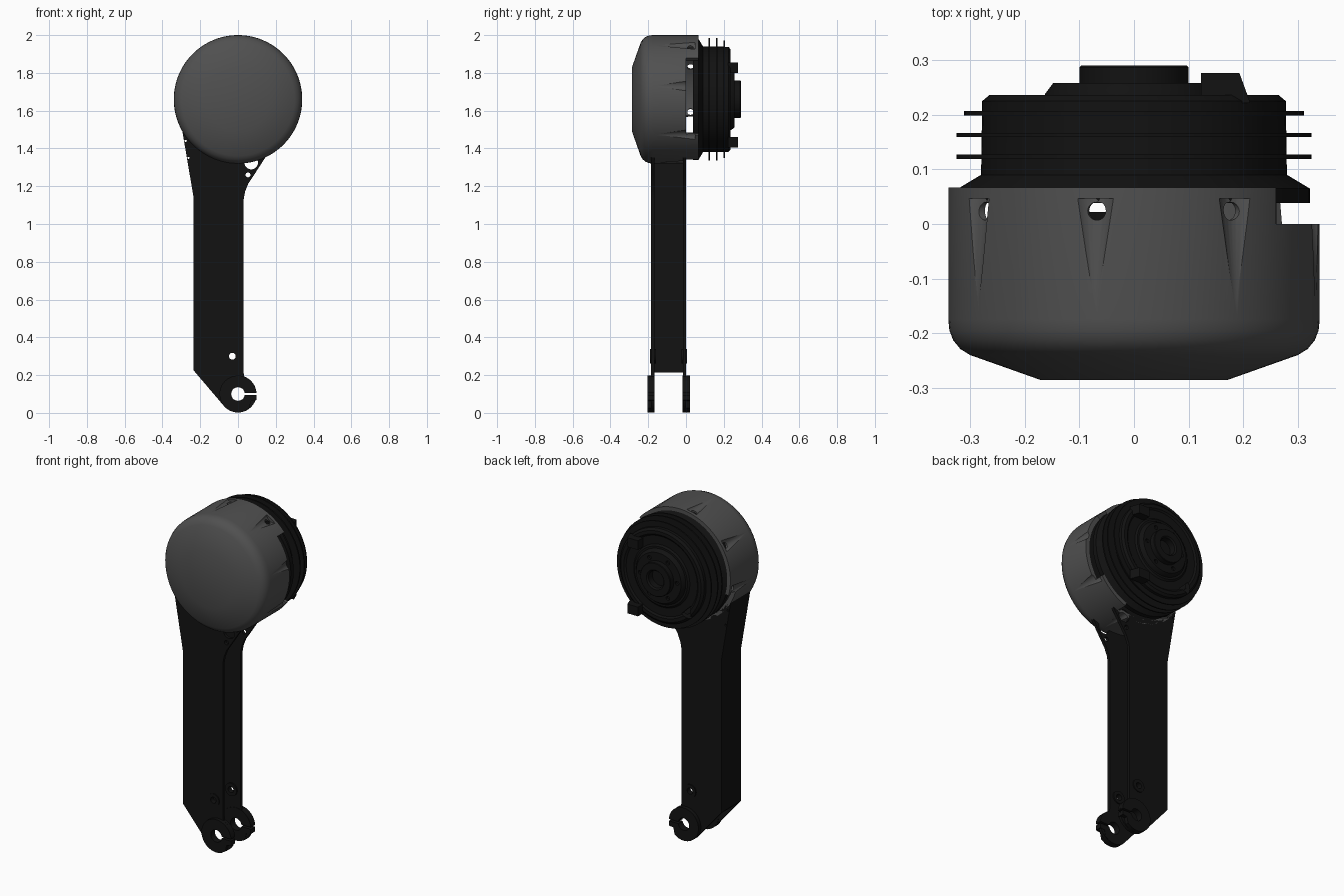
import bpy, bmesh, math
from mathutils import Vector

if "Cube" in bpy.data.objects:
    bpy.data.objects.remove(bpy.data.objects["Cube"])

CZ = 1.66          # height of the drum axis


def material(name, v):
    m = bpy.data.materials.new(name)
    m.diffuse_color = (v, v, v, 1)
    m.use_nodes = True
    m.node_tree.nodes["Principled BSDF"].inputs["Base Color"].default_value = m.diffuse_color
    return m


GREY = material("grey_cover", 0.08)
BLACK = material("black_metal", 0.006)


def make(name, bm, mat):
    bmesh.ops.recalc_face_normals(bm, faces=bm.faces)
    me = bpy.data.meshes.new(name)
    bm.to_mesh(me)
    bm.free()
    ob = bpy.data.objects.new(name, me)
    bpy.context.collection.objects.link(ob)
    if mat:
        me.materials.append(mat)
    return ob


def lathe(name, prof, mat, closed=False, x=0, z=CZ, seg=96):
    """Turn (radius, y) points around an axis along y."""
    bm = bmesh.new()
    vs = [bm.verts.new((r, y, 0)) for r, y in prof]
    es = [bm.edges.new(p) for p in zip(vs, vs[1:])]
    if closed:
        es.append(bm.edges.new((vs[-1], vs[0])))
    bmesh.ops.spin(bm, geom=vs + es, cent=(0, 0, 0), axis=(0, 1, 0),
                   angle=math.tau, steps=seg, use_duplicate=False)
    bmesh.ops.remove_doubles(bm, verts=bm.verts, dist=1e-5)
    bmesh.ops.translate(bm, verts=bm.verts, vec=(x, 0, z))
    return make(name, bm, mat)


def prism(name, pts, y0, y1, mat=None):
    """Extrude an (x, z) outline along y."""
    bm = bmesh.new()
    f = bm.faces.new([bm.verts.new((x, y0, z)) for x, z in pts])
    g = bmesh.ops.extrude_face_region(bm, geom=[f])["geom"]
    bmesh.ops.translate(bm, verts=[v for v in g if isinstance(v, bmesh.types.BMVert)],
                        vec=(0, y1 - y0, 0))
    return make(name, bm, mat)


def rod(a, b, r0, r1, seg=24):
    """Cylinder or cone cutter from a to b."""
    a, b = Vector(a), Vector(b)
    bm = bmesh.new()
    bmesh.ops.create_cone(bm, cap_ends=True, segments=seg, radius1=r0, radius2=r1,
                          depth=(b - a).length)
    bm.transform((b - a).to_track_quat('Z', 'Y').to_matrix().to_4x4())
    bmesh.ops.translate(bm, verts=bm.verts, vec=(a + b) / 2)
    return make("cutter", bm, None)


def arc(cx, cz, r, a0, a1, n=24):
    return [(cx + r * math.cos(math.radians(a0 + (a1 - a0) * i / n)),
             cz + r * math.sin(math.radians(a0 + (a1 - a0) * i / n))) for i in range(n + 1)]


def hole(x, z, r):
    return rod((x, -0.5, z), (x, 0.5, z), r, r, 32)


def select(ob):
    bpy.ops.object.select_all(action='DESELECT')
    ob.select_set(True)
    bpy.context.view_layer.objects.active = ob


def cut(ob, cutters):
    select(ob)
    for c in cutters:
        m = ob.modifiers.new("cut", 'BOOLEAN')
        m.operation, m.solver, m.object = 'DIFFERENCE', 'EXACT', c
        bpy.ops.object.modifier_apply(modifier=m.name)
        bpy.data.objects.remove(c)


# Grey domed cover, hollow and open at the back
corner = [(0.30, -0.24), (0.318, -0.229), (0.331, -0.213), (0.338, -0.195), (0.34, -0.175)]
cover = lathe("drum_cover", [(0, -0.286), (0.17, -0.286)] + corner +
              [(0.34, 0.067), (0.315, 0.067), (0.315, -0.17), (0.29, -0.215),
               (0.17, -0.265), (0, -0.265)], GREY)
# rim stepped back where the arm and the right-hand opening are
cutters = [prism("cutter", [(0, CZ)] + arc(0, CZ, 0.6, a0, a1), 0.0, 0.2)
           for a0, a1 in ((196, 290), (326, 400))]
# tapered screw grooves and radial holes around the rim
for k in range(8):
    a = math.radians(12 + 45 * k)
    d = Vector((math.cos(a), 0, math.sin(a)))

    def at(r, y):
        return d * r + Vector((0, y, CZ))
    cutters.append(rod(at(0.345, -0.17), at(0.363, 0.045), 0.002, 0.042))
    if k not in (0, 5, 7):
        cutters.append(rod(at(0.26, 0.024), at(0.42, 0.024), 0.017, 0.017))
cut(cover, cutters)

# Arm: channel with its open side to +x, flared into the cover
outline = ([(-0.235, 0.225)] + arc(0, 0.10, 0.098, 218, 430) +
           [(0.03, 0.21), (0.03, 1.13), (0.037, 1.17), (0.055, 1.215), (0.085, 1.26),
            (0.14, 1.345), (0.2, 1.45), (0.2, 1.6), (-0.305, 1.6), (-0.296, 1.5), (-0.235, 1.14)])
arm = prism("arm", outline, -0.185, 0.0, BLACK)
channel = prism("cutter", [(-0.5, -0.1), (0.5, -0.1), (0.5, 1.55), (-0.28, 1.55),
                           (-0.22, 1.14), (-0.22, 0.215), (-0.5, 0.215)], -0.168, -0.017)
slit = [(0.0, 0.095), (0.2, 0.095), (0.2, 0.106), (0.0, 0.106)]
cut(arm, [channel, hole(0, 0.10, 0.036), prism("cutter", slit, -0.5, 0.5),
          hole(-0.03, 0.30, 0.018), hole(0.07, 1.325, 0.036), hole(0.053, 1.26, 0.013),
          hole(-0.277, 1.44, 0.006), hole(-0.262, 1.35, 0.006)])
parts = [cover, arm]

# Clamp cheeks and small bosses on both sides of the arm
cheek = arc(0, 0.10, 0.098, 10, 290) + [(0.06, 0.025), (0.068, 0.063), (0.097, 0.067), (0.097, 0.117)]
for side, y0, y1 in (("front", -0.205, -0.166), ("back", -0.019, 0.022)):
    c = prism("clamp_cheek_" + side, cheek, y0, y1, BLACK)
    cut(c, [hole(0, 0.10, 0.036), prism("cutter", slit, -0.5, 0.5)])
    parts.append(c)
for side, y0, y1 in (("front", -0.19, -0.16), ("back", -0.025, 0.006)):
    parts.append(lathe("pivot_boss_" + side, [(0.018, y0), (0.038, y0), (0.038, y1), (0.018, y1)],
                       BLACK, True, -0.03, 0.30, 32))

# Mounting plate closing the cover at the arm
parts.append(lathe("mounting_plate", [(0, -0.017), (0.318, -0.017), (0.318, -0.002), (0, -0.002)], BLACK))

# Black finned drum at the back
drum = lathe("finned_drum", [(0.25, 0.038), (0.322, 0.038), (0.322, 0.065), (0.28, 0.09),
                             (0.278, 0.225), (0.265, 0.236), (0.245, 0.236), (0.235, 0.228),
                             (0.185, 0.228), (0.175, 0.236), (0, 0.236), (0, 0.205),
                             (0.25, 0.205)], BLACK, True)
cut(drum, [prism("cutter", [(-0.19, 1.53), (-0.13, 1.47), (-0.2, 1.45)], 0.1, 0.4)])
parts.append(drum)
for i, (y, r) in enumerate(((0.123, 0.325), (0.163, 0.325), (0.203, 0.311))):
    parts.append(lathe("cooling_fin_%d" % (i + 1), [(0.265, y - 0.004), (r, y - 0.004),
                                                    (r, y + 0.004), (0.265, y + 0.004)], BLACK, True))

# Stepped hub with bore and bolt holes
hub = lathe("hub", [(0.0, 0.225), (0.165, 0.225), (0.163, 0.238), (0.148, 0.258), (0.1, 0.258),
                    (0.1, 0.287), (0.097, 0.29), (0.058, 0.29), (0.05, 0.282), (0.05, 0.245),
                    (0.0, 0.245)], BLACK)
bolts = []
for k in range(6):
    a = math.tau * k / 6
    x, z = 0.122 * math.cos(a), CZ + 0.122 * math.sin(a)
    bolts.append(rod((x, 0.245, z), (x, 0.4, z), 0.012, 0.012, 16))
cut(hub, bolts)
parts.append(hub)

# Chamfered lugs on the back face
for name, z in (("upper", 1.828), ("lower", 1.432)):
    bm = bmesh.new()
    bmesh.ops.create_cube(bm, size=1)
    bmesh.ops.scale(bm, verts=bm.verts, vec=(0.09, 0.055, 0.055))
    for v in bm.verts:
        if v.co.y > 0 and v.co.x > 0:
            v.co.x -= 0.02
    bmesh.ops.translate(bm, verts=bm.verts, vec=(0.168, 0.249, z))
    parts.append(make("lug_" + name, bm, BLACK))

for ob in parts:
    select(ob)
    bpy.ops.object.shade_smooth_by_angle(angle=math.radians(30))
